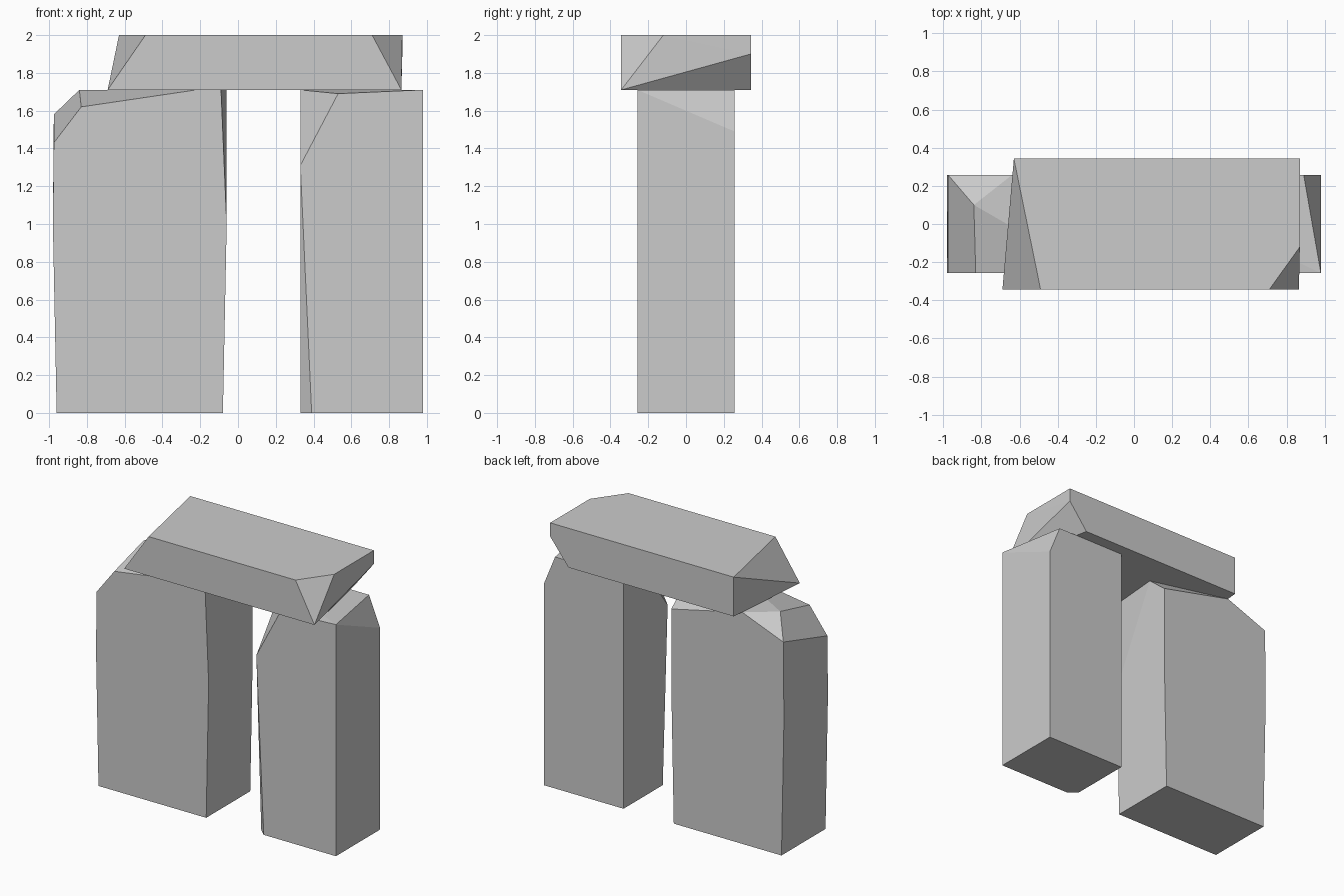
import bpy
import bmesh

cube = bpy.data.objects.get("Cube")
if cube:
    bpy.data.objects.remove(cube, do_unlink=True)

stone = bpy.data.materials.new("grey_stone")
stone.use_nodes = True
grey = (0.6, 0.6, 0.6, 1)
stone.diffuse_color = grey
stone.node_tree.nodes["Principled BSDF"].inputs["Base Color"].default_value = grey


def hewn_block(name, corners):
    """Flat-faced rock: the convex skin around its chipped corners."""
    bm = bmesh.new()
    for corner in corners:
        bm.verts.new(corner)
    hull = bmesh.ops.convex_hull(bm, input=bm.verts[:])
    loose = {v for v in hull["geom_interior"] if isinstance(v, bmesh.types.BMVert)}
    bmesh.ops.delete(bm, geom=list(loose), context="VERTS")
    bmesh.ops.dissolve_limit(bm, angle_limit=0.01, verts=bm.verts[:], edges=bm.edges[:])
    bmesh.ops.recalc_face_normals(bm, faces=bm.faces[:])
    mesh = bpy.data.meshes.new(name)
    bm.to_mesh(mesh)
    bm.free()
    mesh.materials.append(stone)
    block = bpy.data.objects.new(name, mesh)
    bpy.context.collection.objects.link(block)
    return block


front, back, top = -0.257, 0.257, 1.71

# Wide upright: slightly bulging sides, chipped outer shoulder
foot = [(x, y, 0) for x in (-0.96, -0.08) for y in (front, back)]
belly = [(x, y, 1) for x in (-0.98, -0.06) for y in (front, back)]
shoulder = [(-0.975, front, 1.43), (-0.83, front, 1.62), (-0.22, front, top),
            (-0.09, front, top), (-0.84, 0.10, top), (-0.975, back, 1.58),
            (-0.64, back, top), (-0.06, back, 1.58), (-0.06, 0.10, top)]
hewn_block("wide_upright", foot + belly + shoulder)

# Narrow upright: chipped inner front edge and outer back corner
foot = [(0.39, front, 0), (0.33, -0.20, 0), (0.33, back, 0),
        (0.98, front, 0), (0.98, back, 0)]
shoulder = [(0.33, front, 1.31), (0.53, front, 1.69), (0.33, 0.05, top),
            (0.33, back, top), (0.98, front, top), (0.98, back, 1.49),
            (0.89, back, top)]
hewn_block("narrow_upright", foot + shoulder)

# Lintel: slanted ends, undercut at the back
front, back = -0.343, 0.343
underside = [(-0.69, front, top), (-0.63, back, top),
             (0.865, front, top), (0.72, back, top)]
upper = [(-0.49, front, 2), (-0.63, back, 2), (0.71, front, 2),
         (0.87, -0.12, 2), (0.87, back, 2), (0.87, back, 1.9)]
hewn_block("lintel", underside + upper)
